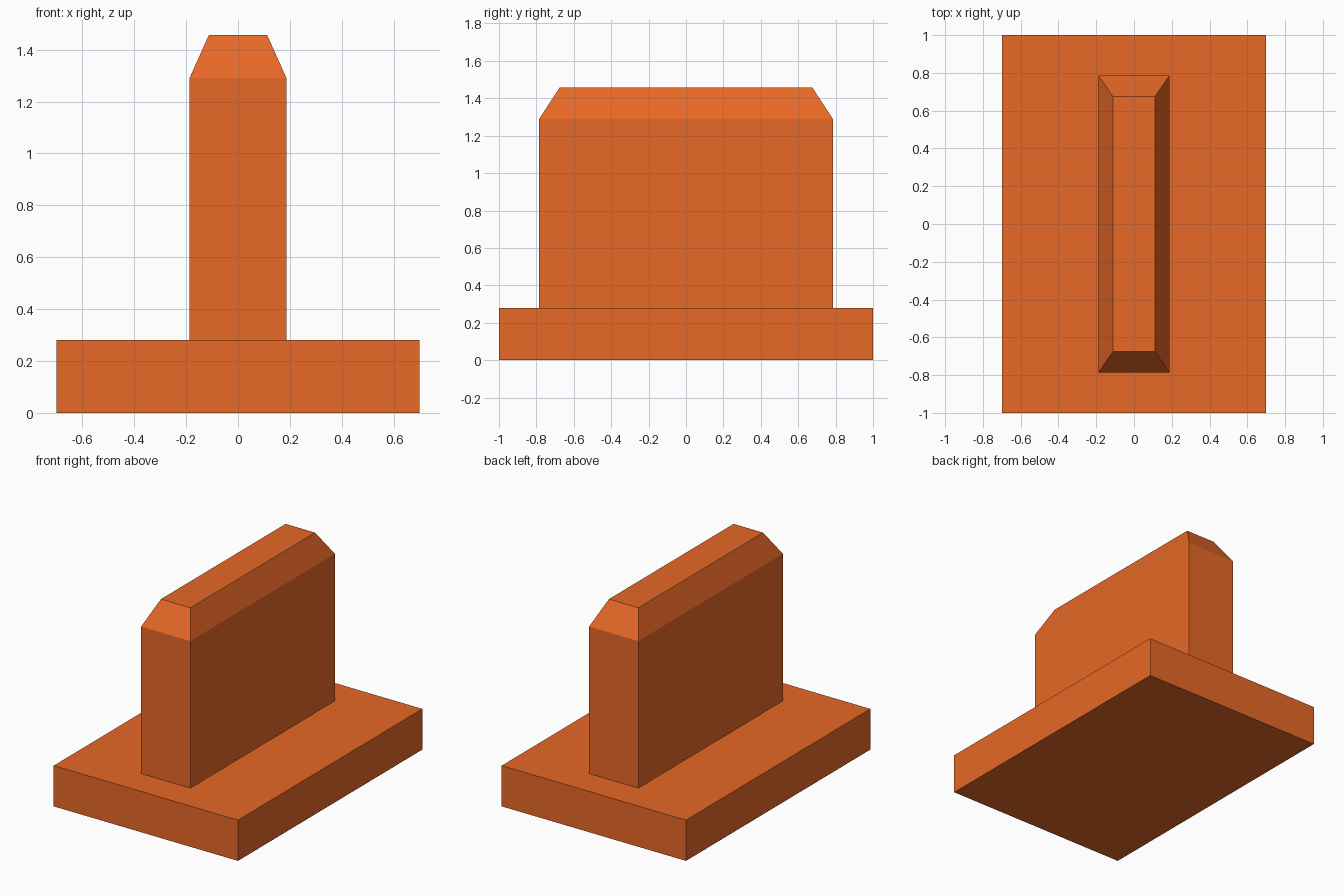
import bpy
import bmesh

if "Cube" in bpy.data.objects:
    bpy.data.objects.remove(bpy.data.objects["Cube"])

orange = bpy.data.materials.new("orange")
orange.diffuse_color = (0.8, 0.14, 0.02, 1.0)
orange.use_nodes = True
orange.node_tree.nodes["Principled BSDF"].inputs["Base Color"].default_value = orange.diffuse_color


def stacked_block(name, layers):
    """Closed block through rectangular layers of (half_x, half_y, z)."""
    bm = bmesh.new()
    rings = []
    for hx, hy, z in layers:
        corners = ((-hx, -hy), (hx, -hy), (hx, hy), (-hx, hy))
        rings.append([bm.verts.new((x, y, z)) for x, y in corners])
    for low, high in zip(rings, rings[1:]):
        for i in range(4):
            j = (i + 1) % 4
            bm.faces.new((low[i], low[j], high[j], high[i]))
    bm.faces.new(rings[0][::-1])
    bm.faces.new(rings[-1])
    mesh = bpy.data.meshes.new(name)
    bm.to_mesh(mesh)
    bm.free()
    mesh.materials.append(orange)
    obj = bpy.data.objects.new(name, mesh)
    bpy.context.collection.objects.link(obj)
    return obj


# Flat rectangular base
stacked_block("base_plate", [(0.70, 1.0, 0.0), (0.70, 1.0, 0.28)])

# Upright slab with a tapered top
stacked_block("upright_slab", [(0.187, 0.785, 0.28),
                               (0.187, 0.785, 1.29),
                               (0.112, 0.676, 1.457)])
